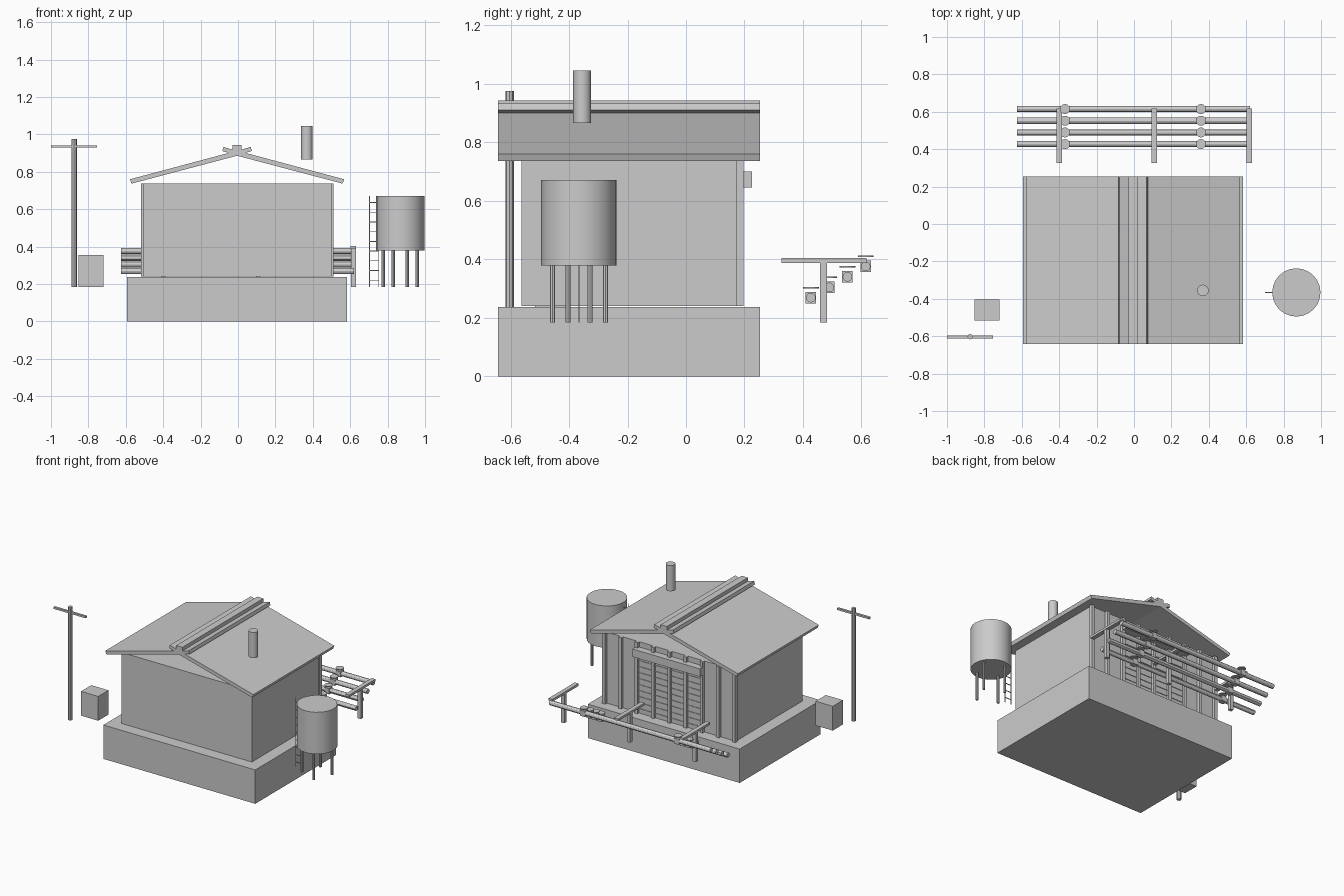
import bpy, bmesh
from math import pi, sin, cos, radians
from mathutils import Matrix

if "Cube" in bpy.data.objects:
    bpy.data.objects.remove(bpy.data.objects["Cube"])


def make(name, bm):
    bmesh.ops.recalc_face_normals(bm, faces=bm.faces[:])
    me = bpy.data.meshes.new(name)
    bm.to_mesh(me)
    bm.free()
    ob = bpy.data.objects.new(name, me)
    bpy.context.collection.objects.link(ob)
    return ob


def box(name, x0, x1, y0, y1, z0, z1):
    bm = bmesh.new()
    m = Matrix.Translation(((x0 + x1) / 2, (y0 + y1) / 2, (z0 + z1) / 2)) @ \
        Matrix.Diagonal((x1 - x0, y1 - y0, z1 - z0, 1))
    bmesh.ops.create_cube(bm, size=1, matrix=m)
    return make(name, bm)


def cyl(name, x, y, z, r, length, axis='Z', n=16):
    bm = bmesh.new()
    m = Matrix.Translation((x, y, z))
    if axis == 'X':
        m = m @ Matrix.Rotation(pi / 2, 4, 'Y')
    bmesh.ops.create_cone(bm, cap_ends=True, segments=n, radius1=r, radius2=r,
                          depth=length, matrix=m)
    ob = make(name, bm)
    if n > 6:
        bpy.context.view_layer.objects.active = ob
        ob.select_set(True)
        bpy.ops.object.shade_smooth_by_angle(angle=radians(30))
        ob.select_set(False)
    return ob


def prism(name, pts, y0, y1):
    bm = bmesh.new()
    f = bm.faces.new([bm.verts.new((x, y0, z)) for x, z in pts])
    g = bmesh.ops.extrude_face_region(bm, geom=[f])
    vs = [v for v in g['geom'] if isinstance(v, bmesh.types.BMVert)]
    bmesh.ops.translate(bm, verts=vs, vec=(0, y1 - y0, 0))
    return make(name, bm)


# foundation and wall block
box('foundation', -0.593, 0.583, -0.642, 0.253, 0, 0.237)
box('walls', -0.509, 0.501, -0.562, 0.177, 0.24, 0.737)

# roof slabs and upturned ridge caps, mirrored about the ridge
CX = -0.005
slab = [(-0.573, 0.760), (-0.564, 0.737), (0.0, 0.886), (0.0, 0.913)]
cap = [(-0.073, 0.933), (-0.079, 0.911), (0.0, 0.888), (0.0, 0.912)]
for side, s in (('left', 1), ('right', -1)):
    prism('roof_' + side, [(CX + s * x, z) for x, z in slab], -0.642, 0.253)
    prism('ridge_cap_' + side, [(CX + s * x, z) for x, z in cap], -0.642, 0.253)
box('ridge_beam', CX - 0.024, CX + 0.024, -0.642, 0.253, 0.895, 0.944)

# chimney
cyl('chimney', 0.368, -0.355, 0.956, 0.031, 0.18)

# back wall pilasters
for i in range(9):
    x = -0.508 + i * 0.126
    box('pilaster', x - 0.011, x + 0.011, 0.172, 0.197, 0.24, 0.737)

# roller door with slats and header housing
box('door_panel', -0.255, 0.247, 0.17, 0.181, 0.24, 0.65)
for i in range(9):
    z = 0.27 + i * 0.042
    box('door_slat', -0.25, 0.242, 0.178, 0.185, z - 0.003, z + 0.003)
box('door_header', -0.265, 0.257, 0.177, 0.226, 0.645, 0.70)

# storage tank on four legs
TX, TY = 0.868, -0.366
cyl('tank', TX, TY, 0.525, 0.129, 0.292, n=24)
for i in range(4):
    a = pi / 8 + i * pi / 2
    cyl('tank_leg', TX + 0.098 * cos(a), TY + 0.098 * sin(a), 0.285, 0.009, 0.2, n=8)

# tank ladder
for x in (0.703, 0.752):
    box('ladder_rail', x - 0.002, x + 0.002, TY - 0.002, TY + 0.002, 0.185, 0.67)
for i in range(9):
    z = 0.22 + i * 0.052
    box('ladder_rung', 0.703, 0.752, TY - 0.002, TY + 0.002, z - 0.002, z + 0.002)

# utility pole with crossarm
cyl('utility_pole', -0.876, -0.603, 0.58, 0.0145, 0.79, n=8)
box('pole_crossarm', -1.0, -0.753, -0.611, -0.596, 0.929, 0.942)

# equipment cabinet
box('cabinet', -0.853, -0.72, -0.517, -0.404, 0.185, 0.355)

# stepped pipes with valves and handwheels
for i in range(4):
    y, z = 0.427 + i * 0.0625, 0.269 + i * 0.0357
    cyl('pipe', -0.003, y, z, 0.0165, 1.246, axis='X', n=12)
    for x in (-0.369, 0.358):
        box('valve_body', x - 0.018, x + 0.018, y - 0.018, y + 0.018, z - 0.02, z + 0.02)
        cyl('valve_wheel', x, y, z + 0.034, 0.027, 0.005, n=12)

# pipe support frames
for x in (-0.40, 0.108, 0.617):
    box('support_beam', x - 0.015, x + 0.015, 0.326, 0.618, 0.388, 0.404)
    box('support_post', x - 0.013, x + 0.013, 0.458, 0.482, 0.185, 0.39)
